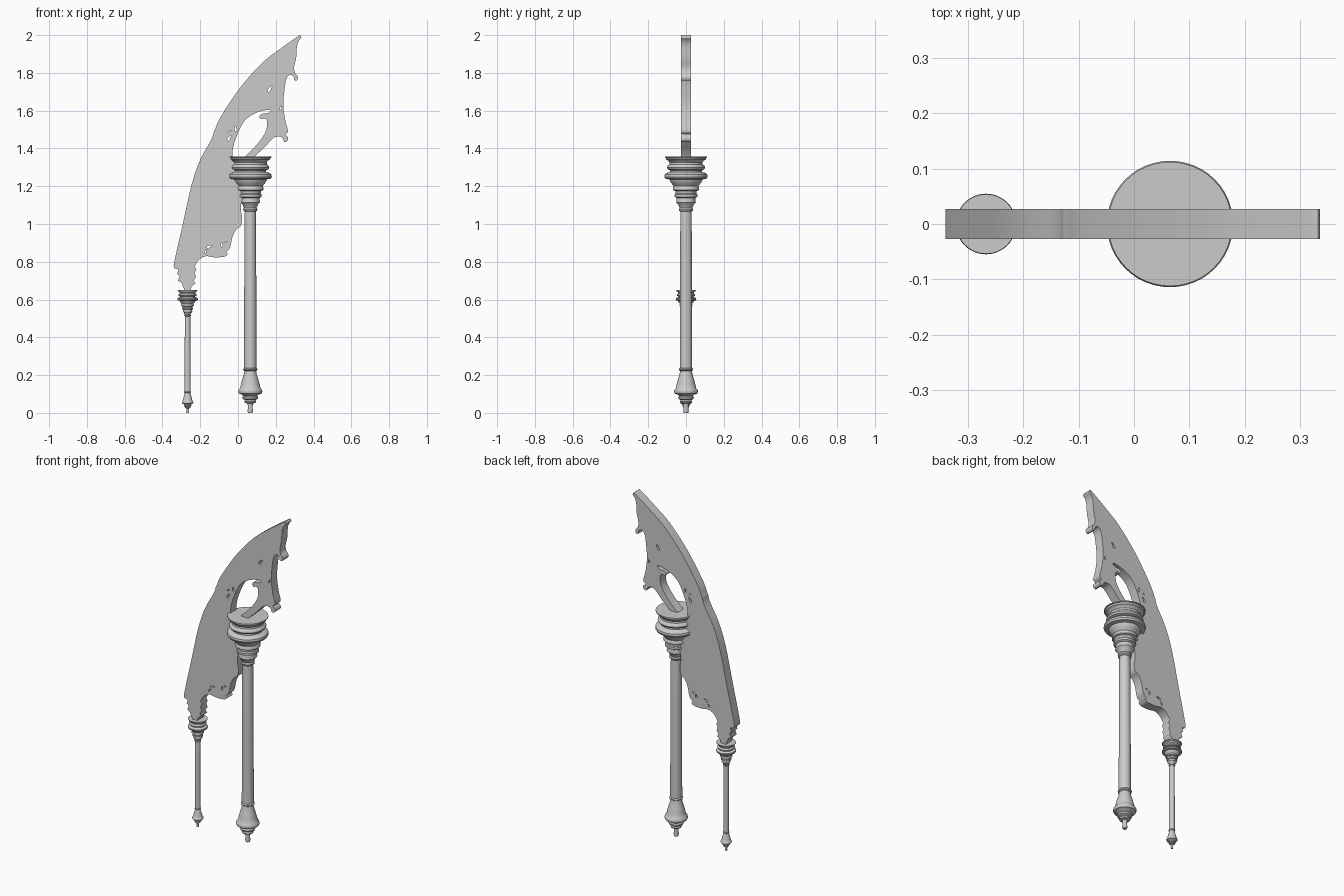
import bpy, bmesh
from math import pi, cos, sin, radians
from mathutils import Vector


def smooth(points, steps=4):
    """Catmull-Rom through an open run of points."""
    p = [Vector(q) for q in points]
    p = [p[0]] + p + [p[-1]]
    out = []
    for i in range(1, len(p) - 2):
        a, b, c, d = p[i - 1:i + 3]
        for k in range(steps):
            t = k / steps
            out.append(0.5 * (2 * b + (c - a) * t + (2 * a - 5 * b + 4 * c - d) * t * t
                              + (3 * b - a - 3 * c + d) * t ** 3))
    out.append(p[-1])
    return out


def turned_post(name, profile, x, scale, sides=48):
    """Lathe a (radius, height) profile around a vertical axis."""
    bm = bmesh.new()
    rings = [[bm.verts.new((x + r * scale * cos(2 * pi * k / sides),
                            r * scale * sin(2 * pi * k / sides), z * scale))
              for k in range(sides)] for r, z in profile]
    for lo, hi in zip(rings, rings[1:]):
        for k in range(sides):
            n = (k + 1) % sides
            bm.faces.new((lo[k], lo[n], hi[n], hi[k]))
    bm.faces.new(rings[0][::-1])
    bm.faces.new(rings[-1])
    me = bpy.data.meshes.new(name)
    bm.to_mesh(me)
    bm.free()
    ob = bpy.data.objects.new(name, me)
    bpy.context.collection.objects.link(ob)
    select(ob)
    bpy.ops.object.shade_smooth_by_angle(angle=radians(35))
    return ob


def select(ob):
    bpy.ops.object.select_all(action='DESELECT')
    ob.select_set(True)
    bpy.context.view_layer.objects.active = ob


def plate(name, loops, half_depth):
    """Upright slab with openings: first loop is the outline, the rest are holes."""
    cu = bpy.data.curves.new(name, 'CURVE')
    cu.dimensions = '2D'
    cu.fill_mode = 'BOTH'
    cu.extrude = half_depth
    for loop in loops:
        sp = cu.splines.new('POLY')
        sp.points.add(len(loop) - 1)
        for pt, (x, z) in zip(sp.points, loop):
            pt.co = (x, z, 0, 1)
        sp.use_cyclic_u = True
    ob = bpy.data.objects.new(name, cu)
    bpy.context.collection.objects.link(ob)
    ob.rotation_euler = (pi / 2, 0, 0)
    select(ob)
    bpy.ops.object.convert(target='MESH')
    return bpy.context.object


# Turned posts: foot finial, vase, shaft, ringed capital
foot = [(.012, 0), (.015, .012), (.012, .025), (.014, .05), (.028, .053), (.032, .06),
        (.028, .068), (.040, .074), (.042, .083), (.036, .09), (.044, .097), (.060, .102),
        (.064, .112), (.062, .122), (.054, .13), (.050, .15), (.042, .18), (.034, .205),
        (.031, .222), (.037, .226), (.038, .232), (.033, .238)]
capital = [(.032, .65), (.030, 1.05), (.029, 1.065), (.036, 1.07), (.038, 1.078), (.034, 1.086),
           (.042, 1.105), (.052, 1.115), (.050, 1.125), (.049, 1.138), (.060, 1.144),
           (.060, 1.156), (.055, 1.162), (.057, 1.175), (.070, 1.18), (.070, 1.192),
           (.065, 1.20), (.074, 1.212), (.084, 1.225), (.087, 1.236), (.109, 1.24),
           (.114, 1.25), (.112, 1.262), (.104, 1.27), (.084, 1.276), (.084, 1.284),
           (.096, 1.289), (.101, 1.298), (.098, 1.308), (.088, 1.316), (.087, 1.326),
           (.094, 1.336), (.104, 1.341), (.107, 1.35), (.112, 1.352), (.112, 1.357),
           (.104, 1.357)]
turned_post("large_post", foot + capital, .065, 1.0)
turned_post("small_post", foot + capital, -.267, .48)

# Bracket plate outline, run by run
outer_top = smooth([(.33, 2.0), (.305, 1.985), (.22, 1.925), (.125, 1.85), (.01, 1.72),
                    (-.09, 1.57), (-.122, 1.50)])
outer_low = smooth([(-.128, 1.49), (-.14, 1.45), (-.20, 1.34), (-.245, 1.21), (-.29, 1.01),
                    (-.337, .80), (-.337, .765)])
notches = [(-.315, .76), (-.322, .735), (-.308, .725), (-.318, .70), (-.30, .69), (-.285, .655),
           (-.282, .64), (-.255, .64), (-.245, .67), (-.225, .685), (-.235, .70), (-.222, .72),
           (-.23, .74), (-.22, .76), (-.23, .775)]
lower_scallop = smooth([(-.215, .80), (-.195, .82), (-.165, .83), (-.13, .824), (-.075, .826),
                        (-.055, .84), (-.062, .85), (-.042, .875), (-.03, .93), (-.01, .97),
                        (.015, .99), (.022, 1.03), (.015, 1.08), (.022, 1.14)], 3)
in_capital = [(.06, 1.19), (.08, 1.35)]
strut_curl = smooth([(.145, 1.41), (.19, 1.458), (.225, 1.462), (.238, 1.45), (.245, 1.435),
                     (.262, 1.44), (.265, 1.458), (.25, 1.475), (.265, 1.49), (.25, 1.55),
                     (.24, 1.63), (.245, 1.70), (.255, 1.765), (.275, 1.79), (.295, 1.78),
                     (.297, 1.762), (.312, 1.76), (.317, 1.78), (.302, 1.80), (.297, 1.83),
                     (.308, 1.88), (.312, 1.94), (.322, 1.97), (.336, 1.985)], 3)
outline = outer_top + outer_low + notches + lower_scallop + in_capital + strut_curl

# Main opening with its small scroll
opening = smooth([(-.03, 1.33), (-.027, 1.40), (-.005, 1.47), (.03, 1.54), (.07, 1.575),
                  (.12, 1.597), (.17, 1.605), (.16, 1.588), (.125, 1.583), (.112, 1.568),
                  (.125, 1.555), (.14, 1.56), (.153, 1.545), (.15, 1.50), (.13, 1.46),
                  (.09, 1.41), (.04, 1.36), (.01, 1.33)], 3)


# Small teardrop piercings: x, z, half length, angle
def piercing(x, z, h, deg):
    a = radians(deg)
    shape = [(1, 0), (.3, .35), (-.6, .45), (-1, 0), (-.6, -.35), (.2, -.15)]
    return [(x + h * (u * cos(a) - v * sin(a)), z + h * (u * sin(a) + v * cos(a)))
            for u, v in shape]


holes = [piercing(*p) for p in [(-.045, 1.455, .018, 60), (-.012, 1.505, .015, 100),
                                (.17, 1.715, .02, 55), (.228, 1.615, .012, 70),
                                (-.085, .89, .014, 80), (-.15, .88, .016, 20),
                                (-.17, .855, .011, 60), (-.065, .905, .009, 10),
                                (-.045, 1.49, .009, 30)]]
plate("bracket_plate", [outline, opening] + holes, .0275)
